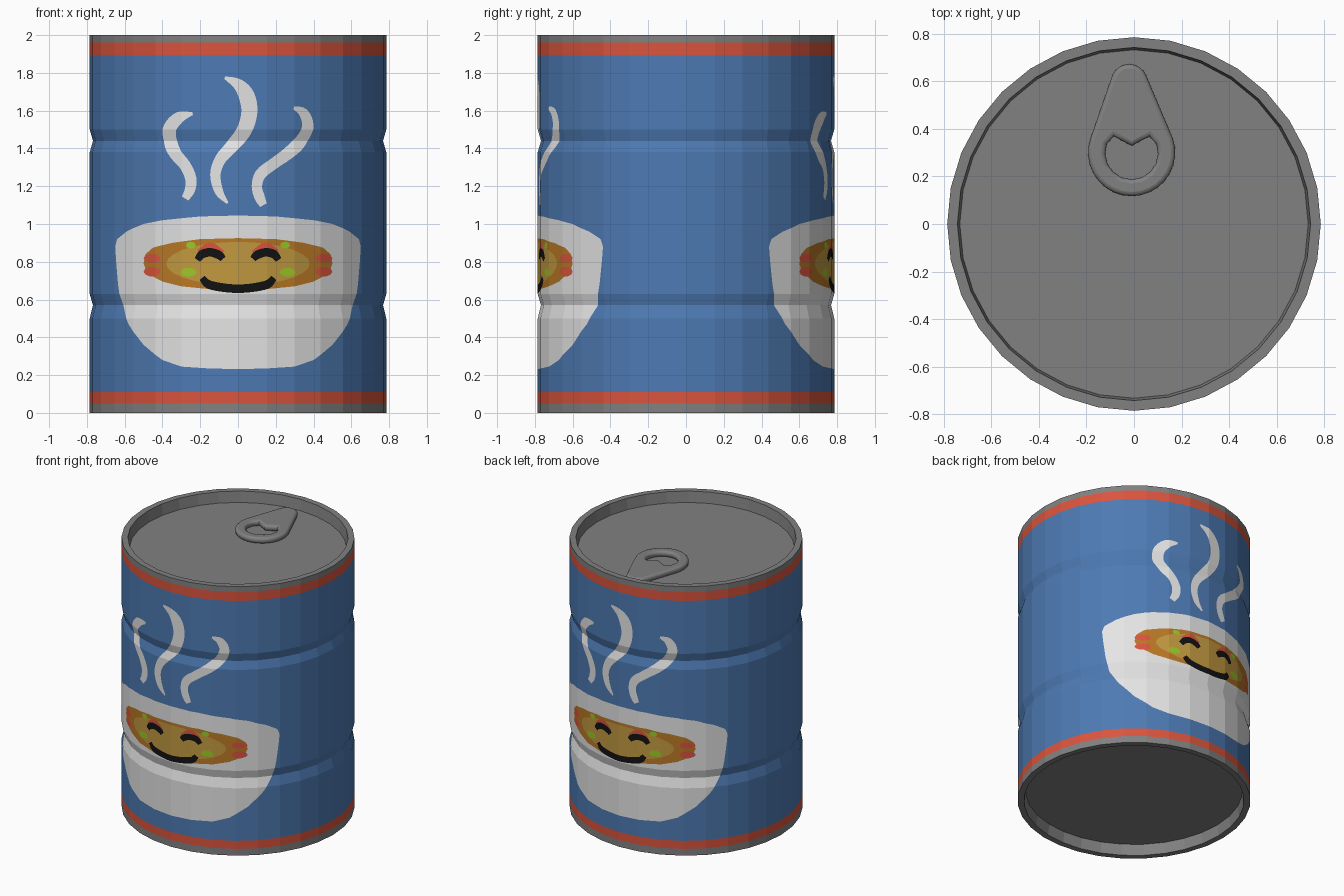
import bpy, bmesh, math
from mathutils import Vector, geometry

if "Cube" in bpy.data.objects:
    bpy.data.objects.remove(bpy.data.objects["Cube"])

R, N = 0.785, 32                      # can radius and number of sides
STEP = 2 * math.pi / N

COLOURS = [("metal_grey", (0.22, 0.22, 0.22)), ("band_red", (0.70, 0.09, 0.047)),
           ("label_blue", (0.075, 0.195, 0.45)), ("bowl_white", (0.78, 0.78, 0.78)),
           ("broth_brown", (0.49, 0.19, 0.019)), ("broth_gold", (0.54, 0.32, 0.05)),
           ("herb_green", (0.33, 0.58, 0.02)), ("ink_black", (0.006, 0.006, 0.006))]
GREY, RED, BLUE, WHITE, BROWN, GOLD, GREEN, BLACK = range(8)
MATS = []
for name, c in COLOURS:
    m = bpy.data.materials.new(name)
    m.diffuse_color = (*c, 1)
    m.use_nodes = True
    m.node_tree.nodes["Principled BSDF"].inputs["Base Color"].default_value = m.diffuse_color
    MATS.append(m)


def finish(bm, name, mats):
    bmesh.ops.remove_doubles(bm, verts=bm.verts, dist=1e-5)
    me = bpy.data.meshes.new(name)
    bm.to_mesh(me)
    bm.free()
    for m in mats:
        me.materials.append(m)
    ob = bpy.data.objects.new(name, me)
    bpy.context.collection.objects.link(ob)
    return ob


# ---- 2D label drawing helpers (x, z as seen from the front) ----
def ellipse(cx, cz, rx, rz, n=20):
    return [(cx + rx * math.cos(2 * math.pi * i / n), cz + rz * math.sin(2 * math.pi * i / n))
            for i in range(n)]


def mirrored(half):
    return half + [(-x, z) for x, z in reversed(half) if x > 1e-6]


def smooth(pts, n=4):
    p = [Vector(q) for q in pts]
    p = [2 * p[0] - p[1]] + p + [2 * p[-1] - p[-2]]
    out = []
    for a, b, c, d in zip(p, p[1:], p[2:], p[3:]):
        for i in range(n):
            t = i / n
            out.append(0.5 * (2 * b + (c - a) * t + (2 * a - 5 * b + 4 * c - d) * t ** 2
                              + (3 * b - a - 3 * c + d) * t ** 3))
    return out + [p[-2]]


def stroke(pts):
    """Outline of a brush stroke through (x, z, width) points."""
    p = smooth(pts)
    left, right = [], []
    for i, q in enumerate(p):
        d = (p[min(i + 1, len(p) - 1)] - p[max(i - 1, 0)]).to_2d().normalized()
        side = Vector((-d.y, d.x)) * q.z / 2
        left.append(tuple(q.to_2d() + side))
        right.append(tuple(q.to_2d() - side))
    return left + right[::-1]


# ---- label artwork, later entries lie on top ----
bowl = mirrored([(0, 1.045), (.2, 1.04), (.4, 1.02), (.5, 1.0), (.59, .96), (.64, .92), (.65, .88),
                 (.645, .8), (.635, .68), (.62, .57), (.58, .47), (.5, .36), (.4, .28),
                 (.3, .245), (.15, .235), (0, .232)])
broth = mirrored([(0, .925), (.2, .92), (.35, .9), (.45, .875), (.49, .84), (.5, .79),
                  (.48, .74), (.4, .695), (.3, .67), (.15, .655), (0, .65)])
art = [(WHITE, bowl), (BROWN, broth), (GOLD, ellipse(0, .79, .38, .115, 28))]
art += [(WHITE, stroke(s)) for s in (
    [(-.24, 1.585, .015), (-.31, 1.565, .06), (-.36, 1.51, .07), (-.365, 1.44, .07),
     (-.33, 1.37, .065), (-.28, 1.31, .06), (-.25, 1.24, .06), (-.255, 1.18, .055), (-.28, 1.135, .04)],
    [(-.07, 1.775, .015), (0, 1.74, .06), (.045, 1.68, .085), (.06, 1.59, .085), (.03, 1.49, .08),
     (-.035, 1.41, .07), (-.095, 1.34, .06), (-.12, 1.26, .055), (-.1, 1.17, .045), (-.055, 1.11, .012)],
    [(.295, 1.615, .015), (.345, 1.59, .05), (.37, 1.525, .06), (.345, 1.45, .065), (.28, 1.385, .065),
     (.19, 1.32, .06), (.12, 1.265, .06), (.1, 1.2, .055), (.115, 1.14, .055), (.135, 1.1, .04)])]
for s in (-1, 1):
    art += [(RED, ellipse(s * .455, .818, .045, .024, 10)),
            (RED, ellipse(s * .455, .748, .045, .026, 10)),
            (GREEN, ellipse(s * .25, .888, .026, .018, 10)),
            (GREEN, ellipse(s * .262, .745, .042, .024, 10)),
            (RED, stroke([(s * .21, .855, .02), (s * .145, .888, .03), (s * .08, .85, .02)])),
            (BLACK, stroke([(s * .215, .81, .035), (s * .19, .84, .045), (s * .145, .85, .045),
                            (s * .1, .835, .045), (s * .08, .815, .035)]))]
art.append((BLACK, stroke([(-.19, .715, .035), (-.155, .68, .045), (-.07, .662, .045), (0, .658, .045),
                           (.07, .662, .045), (.155, .68, .045), (.19, .715, .035)])))


# ---- can wall: artwork cut into the facets, front half repeated at the back ----
PROFILE = [(0, R), (.05, R), (.11, R), (.5, R), (.57, R - .017), (.63, R), (1.38, R),
           (1.44, R - .017), (1.5, R), (1.893, R), (1.96, R), (2, R)]


def radius(z):
    for (z0, r0), (z1, r1) in zip(PROFILE, PROFILE[1:]):
        if z <= z1:
            return r0 + (r1 - r0) * (z - z0) / (z1 - z0)
    return R


def to_u(x):
    k = math.floor(math.asin(x / R) / STEP)
    a, b = math.sin(k * STEP), math.sin((k + 1) * STEP)
    return k + (x / R - a) / (b - a)


def on_can(u, z, turn):
    k = math.floor(u + 1e-5)
    a, b = [Vector((math.sin(i * STEP), -math.cos(i * STEP), 0)) for i in (k, k + 1)]
    p = a.lerp(b, u - k) * radius(z) * turn
    return (p.x, p.y, z)


def band(z):
    if z < .05 or z > 1.96:
        return GREY
    return RED if z < .11 or z > 1.893 else BLUE


pts, edges, faces = [], [], []
H = N // 4
lines = [((-H, z), (H, z)) for z, r in PROFILE] + [((k, 0), (k, 2)) for k in range(-H, H + 1)]
for a, b in lines:
    edges.append((len(pts), len(pts) + 1))
    pts += [Vector(a), Vector(b)]
for colour, outline in art:
    poly = [Vector((to_u(x), z)) for x, z in outline]
    if sum(a.cross(b) for a, b in zip(poly, poly[1:] + poly[:1])) < 0:
        poly.reverse()
    faces.append(list(range(len(pts), len(pts) + len(poly))))
    pts += poly
cv, ce, cf, ov, oe, of = geometry.delaunay_2d_cdt(pts, edges, faces, 0, 1e-5)

bm = bmesh.new()
for turn in (1, -1):
    vs = [bm.verts.new(on_can(v.x, v.y, turn)) for v in cv]
    for f, orig in zip(cf, of):
        face = bm.faces.new([vs[i] for i in f])
        zc = sum(cv[i].y for i in f) / len(f)
        face.material_index = art[max(orig)][0] if orig else band(zc)
finish(bm, "can_wall", MATS)


# ---- recessed lid and base ----
def end_cap(name, z, inward):
    bm = bmesh.new()
    rings = [[bm.verts.new((r * math.sin(i * STEP), -r * math.cos(i * STEP), h)) for i in range(N)]
             for r, h in ((R, z), (.742, z), (.732, z + inward))]
    for a, b in zip(rings, rings[1:]):
        for i in range(N):
            j = (i + 1) % N
            bm.faces.new((a[i], a[j], b[j], b[i]))
    bm.faces.new(rings[-1])
    if inward > 0:
        bmesh.ops.reverse_faces(bm, faces=bm.faces)
    finish(bm, name, MATS[:1])


end_cap("lid", 2, -.08)
end_cap("base", 0, .08)


# ---- pull tab: teardrop plate with a notched finger hole ----
def arc(cx, cy, r, a0, a1, n):
    return [(cx + r * math.cos(math.radians(a0 + (a1 - a0) * i / n)),
             cy + r * math.sin(math.radians(a0 + (a1 - a0) * i / n))) for i in range(n + 1)]


teardrop = arc(-.01, .3, .183, 160, 380, 18) + arc(-.02, .595, .077, 22, 158, 8)
hole = arc(-.01, .298, .111, 160, 380, 10) + [(.065, .368), (.03, .35), (-.01, .328), (-.05, .35), (-.085, .368)]
cu = bpy.data.curves.new("pull_tab", 'CURVE')
cu.dimensions, cu.fill_mode = '2D', 'BOTH'
cu.bevel_depth, cu.bevel_resolution, cu.extrude, cu.offset = .018, 2, .004, -.018
for loop in (teardrop, hole):
    sp = cu.splines.new('POLY')
    sp.points.add(len(loop) - 1)
    for p, (x, y) in zip(sp.points, loop):
        p.co = (x, y, 0, 1)
    sp.use_cyclic_u = True
cu.materials.append(MATS[GREY])
tab = bpy.data.objects.new("pull_tab", cu)
tab.location.z = 1.94
bpy.context.collection.objects.link(tab)
bpy.context.view_layer.objects.active = tab
tab.select_set(True)
bpy.ops.object.convert(target='MESH')
bpy.ops.object.shade_smooth_by_angle(angle=math.radians(40))
